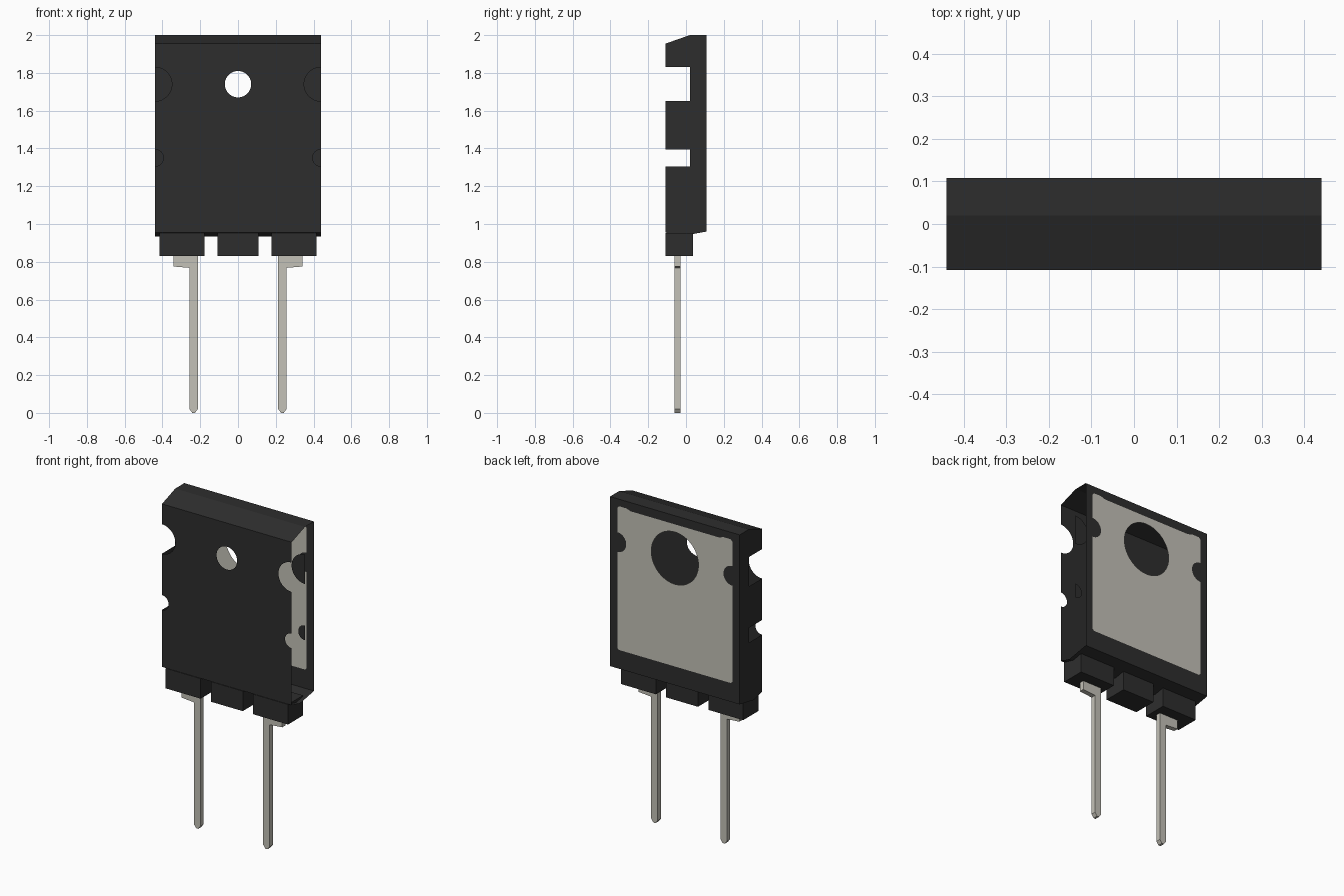
import bpy, bmesh
from math import sin, cos, pi
from mathutils import Vector
from mathutils.geometry import tessellate_polygon

if "Cube" in bpy.data.objects:
    bpy.data.objects.remove(bpy.data.objects["Cube"], do_unlink=True)


def material(name, rgb, roughness):
    mat = bpy.data.materials.new(name)
    mat.use_nodes = True
    mat.diffuse_color = (*rgb, 1)
    bsdf = mat.node_tree.nodes["Principled BSDF"]
    bsdf.inputs["Base Color"].default_value = (*rgb, 1)
    bsdf.inputs["Roughness"].default_value = roughness
    return mat


BLACK = material("black plastic", (0.027, 0.027, 0.027), 0.7)
METAL = material("tinned metal", (0.55, 0.535, 0.475), 0.5)

# Main dimensions
W, FRONT, BACK, FLOOR = 0.44, -0.108, 0.108, 0.02
HOLE_Z = 1.74
NOTCHES = [(1.35, 0.045), (HOLE_Z, 0.09)]
FRONT_LOW, BACK_LOW, FRONT_TOP = 0.955, 0.96, 1.955


def finish(name, bm, mat):
    mesh = bpy.data.meshes.new(name)
    bm.to_mesh(mesh)
    bm.free()
    mesh.materials.append(mat)
    obj = bpy.data.objects.new(name, mesh)
    bpy.context.collection.objects.link(obj)
    return obj


def arc(x, z, r, start, end, n=24):
    """Points on an arc in the x-z plane, angles in half turns."""
    angles = [pi * (start + (end - start) * i / n) for i in range(n + 1)]
    return [(x + r * cos(a), z + r * sin(a)) for a in angles]


def circle(x, z, r):
    return arc(x, z, r, 0, 2, 48)[:-1]


def mirrored(half):
    """Close a right-hand outline, listed bottom to top, with its mirror image."""
    return half + [(-x, z) for x, z in reversed(half)]


def sheet(name, loops, place, facing, mat):
    """Thin sheet with an outer loop and optional hole loops."""
    loops = [[Vector((u, v, 0)) for u, v in loop] for loop in loops]
    points = [p for loop in loops for p in loop]
    bm = bmesh.new()
    verts = [bm.verts.new(place(p.x, p.y)) for p in points]
    for tri in tessellate_polygon(loops):
        face = bm.faces.new([verts[i] for i in tri])
        face.normal_update()
        if face.normal.dot(Vector(facing)) < 0:
            face.normal_flip()
    return finish(name, bm, mat)


def at_y(y):
    return lambda x, z: (x, y, z)


# Front cover with rounded side notches and the mounting hole
edge = [(W, FRONT_LOW)]
for z, r in NOTCHES:
    edge += arc(W, z, r, 1.5, 0.5)
edge.append((W, FRONT_TOP))
sheet("front_cover", [mirrored(edge), circle(0, HOLE_Z, 0.07)],
      at_y(FRONT), (0, -1, 0), BLACK)

# Floors of the side notches
for side, label in ((1, "left"), (-1, "right")):
    for (z, r), size in zip(NOTCHES, ("small", "large")):
        half_disc = [(side * x, h) for x, h in arc(W, z, r, 1.5, 0.5)]
        sheet(f"{label}_{size}_notch_floor", [half_disc],
              at_y(FLOOR), (0, -1, 0), BLACK)

# Metal back plate and the plastic frame around it
plate = [(0.38, 1.075), (0.39, 1.085)]
plate += arc(0.39, 1.735, 0.06, 1.5, 0.5)
plate += [(0.39, 1.945), (0.38, 1.957), (0.33, 1.957), (0.3, 1.947)]
plate = mirrored(plate)
sheet("back_plate", [plate, circle(0, HOLE_Z, 0.16)],
      at_y(BACK), (0, 1, 0), METAL)
sheet("back_frame", [mirrored([(W, BACK_LOW), (W, 2)]), plate],
      at_y(BACK), (0, 1, 0), BLACK)

# Side wall with square cutouts; the opposite side of the shell is open
wall = [(BACK, 2), (BACK, BACK_LOW), (-0.03, 0.935), (FRONT, FRONT_LOW)]
for z, r in NOTCHES:
    wall += [(FRONT, z - r), (FLOOR, z - r), (FLOOR, z + r), (FRONT, z + r)]
wall += [(FRONT, FRONT_TOP), (FLOOR, 2)]
sheet("side_wall", [wall], lambda y, z: (-W, y, z), (-1, 0, 0), BLACK)


def strip(name, profile, up):
    """Sweep a y-z profile across the width of the body."""
    bm = bmesh.new()
    rows = [[bm.verts.new((x, y, z)) for x in (-W, W)] for y, z in profile]
    for (a, b), (c, d) in zip(rows, rows[1:]):
        face = bm.faces.new((a, b, d, c))
        face.normal_update()
        if face.normal.z * up < 0:
            face.normal_flip()
    return finish(name, bm, BLACK)


strip("sloped_top", [(FRONT, FRONT_TOP), (FLOOR, 2), (BACK, 2)], 1)
strip("underside", [(FRONT, FRONT_LOW), (-0.03, 0.935), (BACK, BACK_LOW)], -1)


def slab(name, outline, y0, y1, mat):
    """Solid made by extruding an x-z outline along y."""
    bm = bmesh.new()
    face = bm.faces.new([bm.verts.new((x, y0, z)) for x, z in outline])
    grown = bmesh.ops.extrude_face_region(bm, geom=[face], use_keep_orig=True)
    moved = [g for g in grown["geom"] if isinstance(g, bmesh.types.BMVert)]
    bmesh.ops.translate(bm, vec=(0, y1 - y0, 0), verts=moved)
    bmesh.ops.recalc_face_normals(bm, faces=bm.faces)
    return finish(name, bm, mat)


# Three blocks below the body
for name, x0, x1 in (("right_block", -0.415, -0.178),
                     ("middle_block", -0.108, 0.108),
                     ("left_block", 0.178, 0.415)):
    slab(name, [(x0, 0.83), (x1, 0.83), (x1, 0.953), (x0, 0.953)],
         FRONT, 0.038, BLACK)

# Two leads with an outer shoulder and a pointed tip
lead = [(0.228, 0), (0.242, 0), (0.257, 0.02), (0.257, 0.768),
        (0.342, 0.775), (0.342, 0.84), (0.213, 0.84), (0.213, 0.02)]
for side, label in ((1, "left"), (-1, "right")):
    slab(f"{label}_lead", [(side * x, z) for x, z in lead], -0.06, -0.03, METAL)
